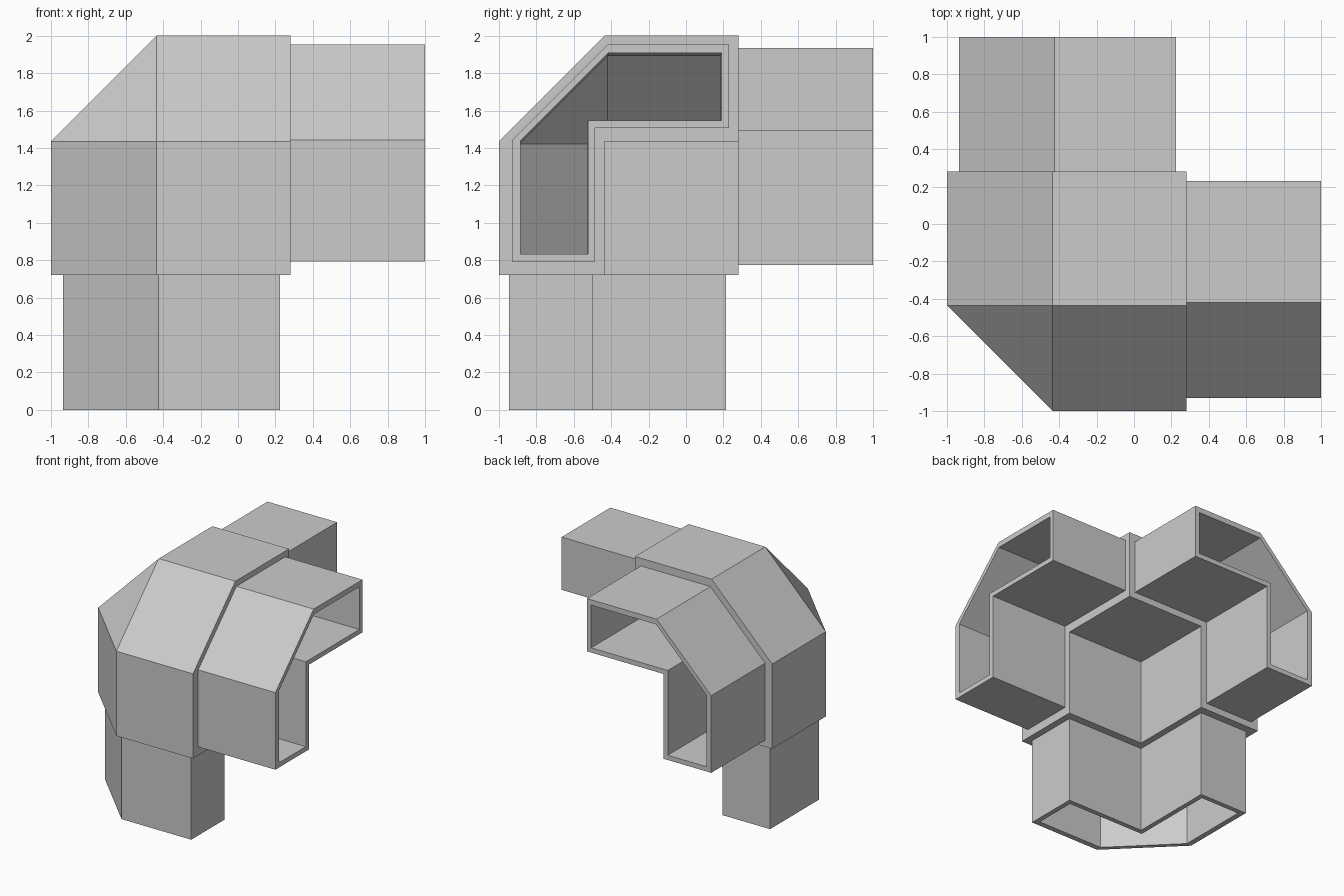
import bpy
import bmesh
from mathutils import Vector

if "Cube" in bpy.data.objects:
    bpy.data.objects.remove(bpy.data.objects["Cube"], do_unlink=True)

# One plain grey
grey = bpy.data.materials.new("plain grey")
grey.use_nodes = True
grey.diffuse_color = (0.6, 0.6, 0.6, 1)
grey.node_tree.nodes["Principled BSDF"].inputs["Base Color"].default_value = grey.diffuse_color

# Sizes as (outer wall, chamfer start, open end, inner corner)
HUB = (-1.0, -0.435, 0.28, -0.435)
SLEEVE = (-0.935, -0.425, 0.225, -0.49)
CAVITY = (-0.89, -0.42, 0.185, -0.53)
TIP = 1.0
# Small sideways offset of each arm
SHIFTS = [Vector((0, 0.005, -0.017)), Vector((0, 0, 0)), Vector((0, -0.01, 0))]


def turn(p, axis):
    """Cycle the coordinates so the first one runs along the given axis."""
    return Vector([p[(i - axis) % 3] for i in range(3)])


def section(size, at, axis, shift=Vector()):
    """Chamfered L outline across an axis."""
    lo, c, hi, inn = size
    outline = [(lo, hi), (lo, c), (c, lo), (hi, lo), (hi, inn), (inn, inn), (inn, hi)]
    return [turn((at, u, v), axis) + shift for u, v in outline]


def face(bm, points):
    bm.faces.new([bm.verts.new(p) for p in points])


def bridge(bm, a, b):
    for i in range(len(a)):
        j = (i + 1) % len(a)
        face(bm, (a[i], a[j], b[j], b[i]))


def corner_skin(bm, size):
    """Chamfered corner with a notch, left open at its three L ends."""
    lo, c, hi, inn = size
    for axis in range(3):
        panel = [(lo, c, c), (lo, hi, c), (lo, hi, hi), (lo, c, hi)]
        chamfer = [(c, c, lo), (hi, c, lo), (hi, lo, c), (c, lo, c)]
        notch = [(inn, inn, inn), (inn, hi, inn), (inn, hi, hi), (inn, inn, hi)]
        for quad in (panel, chamfer, notch):
            face(bm, [turn(p, axis) for p in quad])
    face(bm, [turn((lo, c, c), axis) for axis in range(3)])


def finish(bm, name):
    bmesh.ops.remove_doubles(bm, verts=bm.verts, dist=0.0005)
    # The third axis runs downwards from the top of the model
    for v in bm.verts:
        v.co.z = 1 - v.co.z
    bmesh.ops.recalc_face_normals(bm, faces=bm.faces)
    mesh = bpy.data.meshes.new(name)
    bm.to_mesh(mesh)
    bm.free()
    mesh.materials.append(grey)
    bpy.context.collection.objects.link(bpy.data.objects.new(name, mesh))


# Hollow corner hub with a flange around each opening
bm = bmesh.new()
corner_skin(bm, HUB)
corner_skin(bm, CAVITY)
for axis in range(3):
    mouth = section(CAVITY, HUB[2], axis, SHIFTS[axis])
    bridge(bm, section(HUB, HUB[2], axis), mouth)
    bridge(bm, mouth, section(CAVITY, CAVITY[2], axis))
finish(bm, "corner_hub")

# Three hollow L-shaped arms
for axis, name in enumerate(("left_arm", "back_arm", "lower_arm")):
    bm = bmesh.new()
    loops = [section(size, at, axis, SHIFTS[axis]) for size, at in
             ((SLEEVE, HUB[2]), (SLEEVE, TIP), (CAVITY, TIP), (CAVITY, HUB[2]))]
    for i in range(4):
        bridge(bm, loops[i], loops[(i + 1) % 4])
    finish(bm, name)
